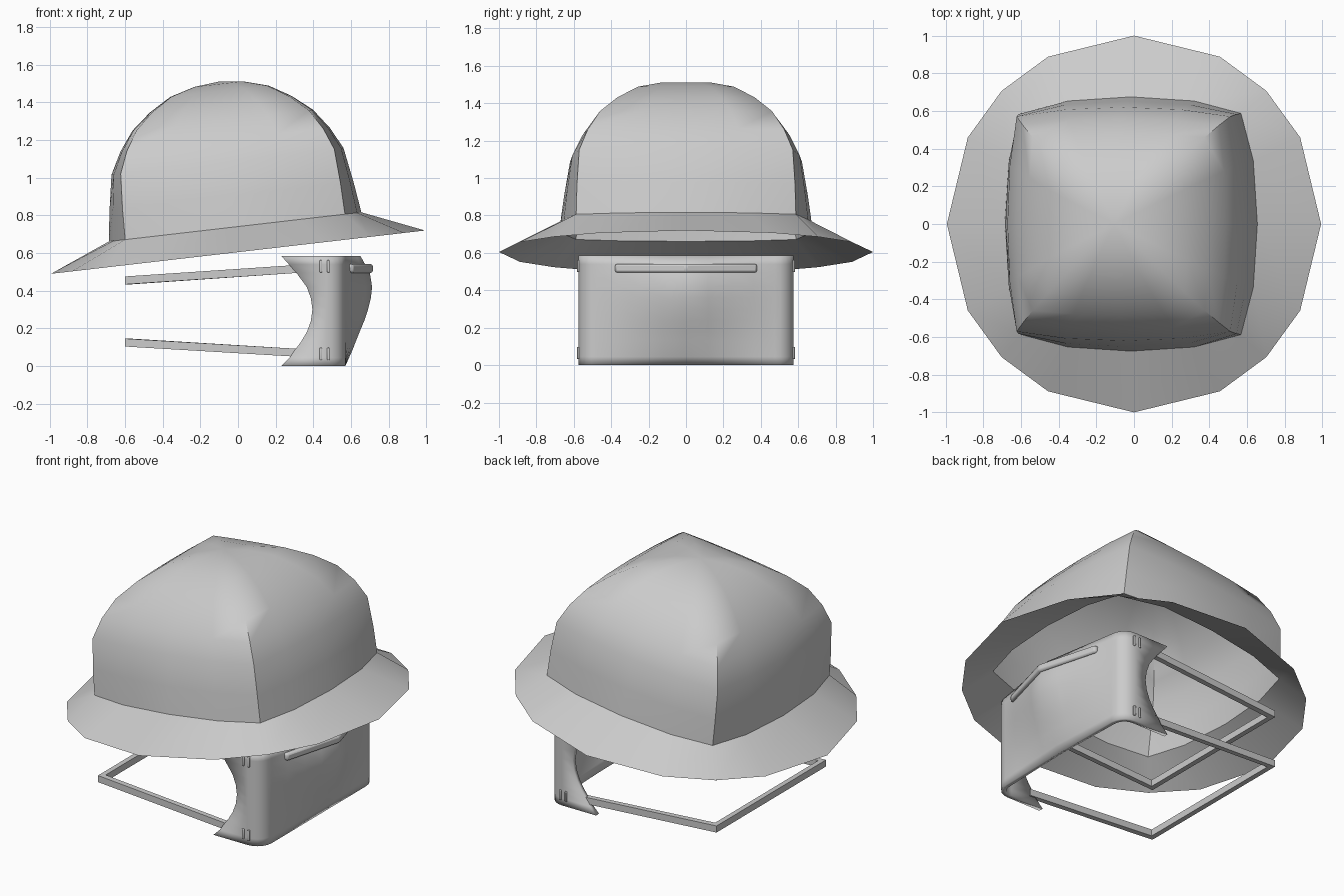
import bpy, bmesh, math
from mathutils import Vector, Matrix

cube = bpy.data.objects.get("Cube")
if cube:
    bpy.data.objects.remove(cube, do_unlink=True)

grey = bpy.data.materials.new("plain grey")
grey.use_nodes = True
grey.diffuse_color = (0.6, 0.6, 0.6, 1)
grey.node_tree.nodes["Principled BSDF"].inputs["Base Color"].default_value = (0.6, 0.6, 0.6, 1)


def loft(name, rows, closed=False, caps=False, apex=None, angle=35):
    """Skin rows of points; optionally close each row, cap the ends or add an apex."""
    bm = bmesh.new()
    grid = [[bm.verts.new(p) for p in row] for row in rows]
    n = len(rows[0])
    for a, b in zip(grid, grid[1:]):
        for i in range(n if closed else n - 1):
            j = (i + 1) % n
            bm.faces.new((a[i], a[j], b[j], b[i]))
    if caps:
        bm.faces.new(grid[0])
        bm.faces.new(grid[-1])
    if apex is not None:
        tip = bm.verts.new(apex)
        for i in range(n):
            bm.faces.new((grid[-1][i], grid[-1][(i + 1) % n], tip))
    bmesh.ops.recalc_face_normals(bm, faces=bm.faces)
    mesh = bpy.data.meshes.new(name)
    bm.to_mesh(mesh)
    bm.free()
    ob = bpy.data.objects.new(name, mesh)
    bpy.context.collection.objects.link(ob)
    mesh.materials.append(grey)
    bpy.ops.object.select_all(action="DESELECT")
    ob.select_set(True)
    bpy.context.view_layer.objects.active = ob
    bpy.ops.object.shade_smooth_by_angle(angle=math.radians(angle))
    return ob


def bar(name, outer, inner, height):
    """Rectangular bar swept between an outer and an inner path."""
    up = Vector((0, 0, height / 2))
    rows = []
    for o, i in zip(outer, inner):
        o, i = Vector(o), Vector(i)
        rows.append([o - up, o + up, i + up, i - up])
    return loft(name, rows, closed=True, caps=True, angle=25)


# Hat: rounded-square crown and round brim, tilted up towards +x
tilt = Matrix.Translation((0, 0, 0.605)) @ Matrix.Rotation(-math.radians(6.6), 4, "Y")


def square_ring(radius, h, corner):
    quarter = [(1, 0), (1 - (1 - corner) * 0.25, 0.5), (corner, corner), (0.5, 1 - (1 - corner) * 0.25)]
    ring = []
    for k in range(4):
        turn = Matrix.Rotation(k * math.pi / 2, 3, "Z")
        ring += [turn @ Vector((x * radius, y * radius, h)) for x, y in quarter]
    return ring


profile = [(0.675, 0.135), (0.652, 0.30), (0.62, 0.485), (0.56, 0.60),
           (0.483, 0.705), (0.38, 0.79), (0.263, 0.86), (0.13, 0.898)]
crown_rows = [square_ring(r, h, 0.87 + 0.11 * (h - 0.135) / 0.76) for r, h in profile]
crown = loft("crown", [[tilt @ p for p in row] for row in crown_rows],
             closed=True, apex=tilt @ Vector((0, 0, 0.911)), angle=60)

rim = [Vector((p.x, p.y, 0)).normalized() for p in crown_rows[0]]
brim = loft("brim", [[tilt @ p for p in row] for row in (rim, crown_rows[0])], closed=True)

# Face guard: wraps the +x side, bulging along its middle
HALF, CORNER, FRONT = 0.575, 0.10, 0.57
FLAT = HALF - CORNER


def front_x(y, bulge):
    return FRONT + bulge * max(0, 1 - abs(y) / FLAT)


# height, start of the side panel, bulge at the middle
levels = [(0, 0.23, 0), (0.045, 0.275, 0.02), (0.09, 0.305, 0.04), (0.13, 0.335, 0.055),
          (0.18, 0.365, 0.075), (0.24, 0.387, 0.10), (0.30, 0.395, 0.12), (0.36, 0.387, 0.135),
          (0.42, 0.365, 0.142), (0.495, 0.31, 0.13), (0.54, 0.27, 0.105), (0.585, 0.23, 0.08)]
guard_rows = []
for z, start, bulge in levels:
    half = [(start, HALF), (FRONT - CORNER, HALF)]
    for k in range(1, 6):
        a = math.pi / 2 * (1 - k / 5)
        half.append((FRONT - CORNER + CORNER * math.cos(a), FLAT + CORNER * math.sin(a)))
    half += [(front_x(y, bulge), y) for y in (0.36, 0.24, 0.12)]
    row = half + [(front_x(0, bulge), 0)] + [(x, -y) for x, y in reversed(half)]
    guard_rows.append([(x, y, z) for x, y in row])
guard = loft("face_guard", guard_rows, angle=40)
shell = guard.modifiers.new("thickness", "SOLIDIFY")
shell.thickness = 0.03
shell.offset = -1

# Vent bar across the front, bent at the middle
ys = (-0.38, 0, 0.38)
vent = bar("vent_bar", [(front_x(y, 0.13) + 0.018, y, 0.518) for y in ys],
           [(front_x(y, 0.13) - 0.02, y, 0.518) for y in ys], 0.046)
edge = vent.modifiers.new("rounding", "BEVEL")
edge.width = 0.012
edge.segments = 2

# Two strap loops running round the back
for name, z_front, z_back in (("upper_strap", 0.517, 0.455), ("lower_strap", 0.07, 0.125)):
    def path(inset):
        side = [(0.33, 0.568 - inset, z_front), (-0.6 + inset, 0.55 - inset, z_back)]
        return side + [(x, -y, z) for x, y, z in reversed(side)]
    bar(name, path(0), path(0.032), 0.042)

# Buckle pins where the straps meet the guard
for side, label in ((1, "left"), (-1, "right")):
    for z, level in ((0.065, "lower"), (0.53, "upper")):
        for k, x in enumerate((0.44, 0.48)):
            pin = bar(f"{label}_{level}_pin_{k + 1}",
                      [(x - 0.007, side * 0.583, z), (x + 0.007, side * 0.583, z)],
                      [(x - 0.007, side * 0.57, z), (x + 0.007, side * 0.57, z)], 0.065)
            soft = pin.modifiers.new("rounding", "BEVEL")
            soft.width = 0.004
            soft.segments = 2
